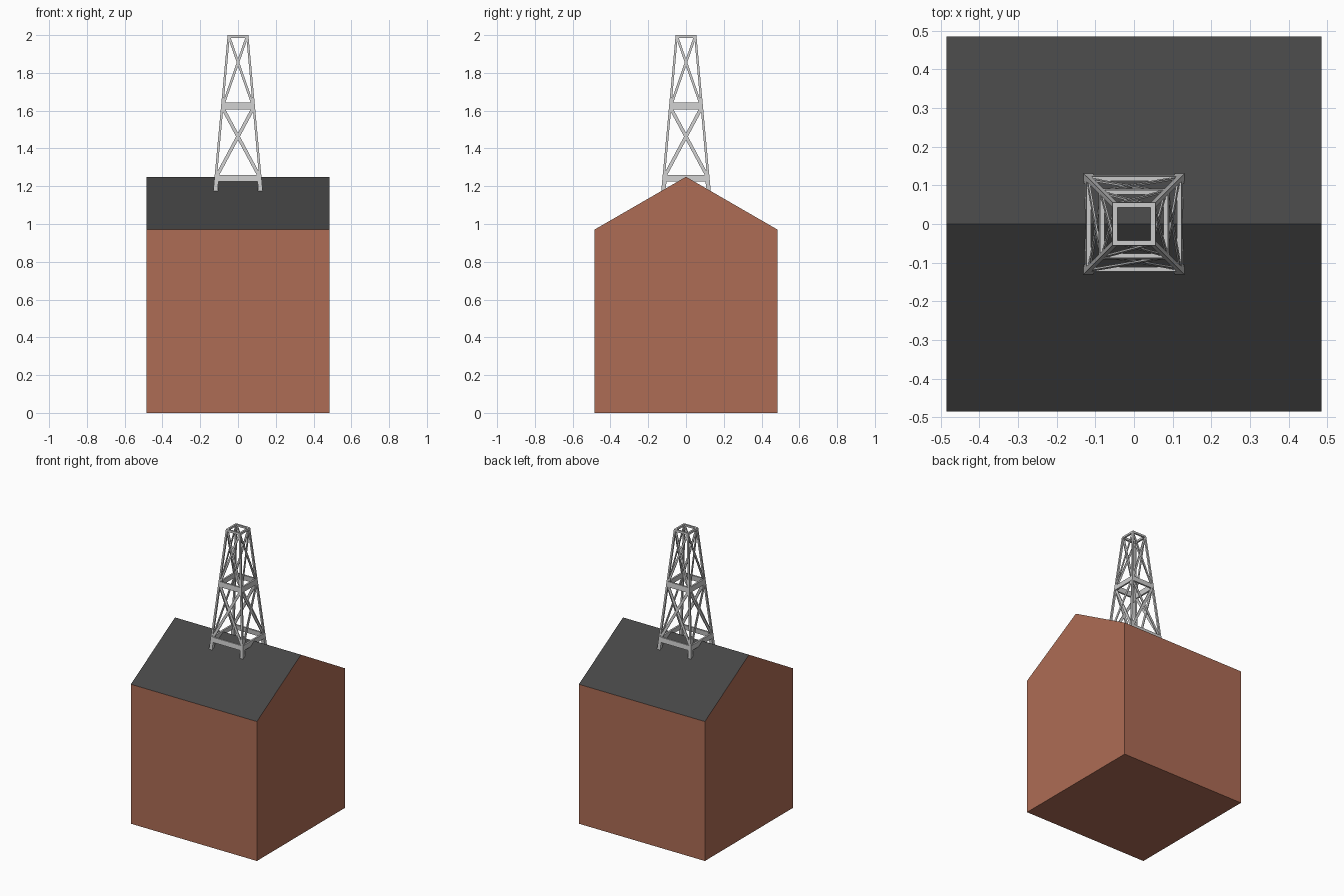
import bpy
import bmesh
import math
from mathutils import Vector, Matrix

if "Cube" in bpy.data.objects:
    bpy.data.objects.remove(bpy.data.objects["Cube"])

HALF, EAVES, RIDGE = 0.485, 0.97, 1.25
FOOT_Z, TOP_Z = 1.175, 2.0
FOOT_R, TOP_R = 0.131, 0.055


def material(name, color):
    m = bpy.data.materials.new(name)
    m.diffuse_color = (*color, 1)
    m.use_nodes = True
    m.node_tree.nodes["Principled BSDF"].inputs["Base Color"].default_value = m.diffuse_color
    return m


def finish(name, bm, mat=None, normals=True):
    if normals:
        bmesh.ops.recalc_face_normals(bm, faces=bm.faces[:])
    me = bpy.data.meshes.new(name)
    bm.to_mesh(me)
    bm.free()
    ob = bpy.data.objects.new(name, me)
    bpy.context.collection.objects.link(ob)
    if mat:
        me.materials.append(mat)
    return ob


def loft(bm, rings):
    # closed skin through a stack of four-sided rings
    vs = [[bm.verts.new(p) for p in r] for r in rings]
    for a, b in zip(vs, vs[1:]):
        for i in range(4):
            j = (i + 1) % 4
            bm.faces.new((a[i], a[j], b[j], b[i]))
    bm.faces.new(vs[0])
    bm.faces.new(vs[-1])


def radius(z):
    # outer half-width of the tower at height z
    return FOOT_R + (TOP_R - FOOT_R) * (z - FOOT_Z) / (TOP_Z - FOOT_Z)


def bar(bm, x0, z0, x1, z1, width, depth, inset=0.0):
    # flat strip lying in the sloping front face of the tower
    d = Vector((x1 - x0, z1 - z0)).normalized()
    nx, nz = -d.y * width / 2, d.x * width / 2
    rings = []
    for x, z in ((x0, z0), (x1, z1)):
        ring = []
        for s, t in ((1, 0), (-1, 0), (-1, 1), (1, 1)):
            zz = z + s * nz
            ring.append((x + s * nx, -radius(zz) + inset + t * depth, zz))
        rings.append(ring)
    loft(bm, rings)


def four_sides(bm):
    # repeat the front face round the tower
    src = bm.verts[:] + bm.edges[:] + bm.faces[:]
    for k in range(1, 4):
        new = bmesh.ops.duplicate(bm, geom=src)["geom"]
        verts = [v for v in new if isinstance(v, bmesh.types.BMVert)]
        bmesh.ops.rotate(bm, verts=verts, cent=(0, 0, 0),
                         matrix=Matrix.Rotation(k * math.pi / 2, 3, 'Z'))


brick = material("brick", (0.42, 0.15, 0.09))
slate = material("slate", (0.06, 0.06, 0.06))

# House walls, gables and floor
profile = [(-HALF, 0), (HALF, 0), (HALF, EAVES), (0, RIDGE), (-HALF, EAVES)]
walls, roof = bmesh.new(), bmesh.new()
w = [[walls.verts.new((x, y, z)) for y, z in profile] for x in (-HALF, HALF)]
walls.faces.new(w[0][::-1])
walls.faces.new(w[1])
for i in (0, 1, 4):
    j = (i + 1) % 5
    walls.faces.new((w[0][i], w[0][j], w[1][j], w[1][i]))
finish("house_walls", walls, brick)

# Roof slopes, flush with the walls
r = [[roof.verts.new((x, y, z)) for y, z in profile[2:]] for x in (-HALF, HALF)]
for i in (0, 1):
    roof.faces.new((r[0][i], r[0][i + 1], r[1][i + 1], r[1][i]))
for f in roof.faces:
    f.normal_update()
    if f.normal.z < 0:
        f.normal_flip()
finish("roof", roof, slate, normals=False)

# Tower legs, thicker at the feet
legs = bmesh.new()
rings = []
for z, t in ((FOOT_Z - 0.005, 0.024), (1.26, 0.022), (1.26, 0.013), (TOP_Z, 0.012)):
    o = radius(z)
    i = o - t
    rings.append([(-o, -o, z), (-i, -o, z), (-i, -i, z), (-o, -i, z)])
loft(legs, rings)
four_sides(legs)
finish("tower_legs", legs)

# Horizontal girts at three levels
girts = bmesh.new()
for z, h in ((1.243, 0.034), (1.624, 0.036), (1.993, 0.014)):
    x = radius(z) - 0.004
    bar(girts, -x, z, x, z, h, 0.012)
four_sides(girts)
finish("tower_girts", girts)

# Crossed braces in the two bays
braces = bmesh.new()
for z0, z1, width in ((1.255, 1.615, 0.018), (1.635, 1.99, 0.013)):
    x0, x1 = radius(z0) - 0.012, radius(z1) - 0.009
    for s, inset in ((1, 0.002), (-1, 0.006)):
        bar(braces, -s * x0, z0, s * x1, z1, width, 0.005, inset)
four_sides(braces)
finish("tower_braces", braces)
